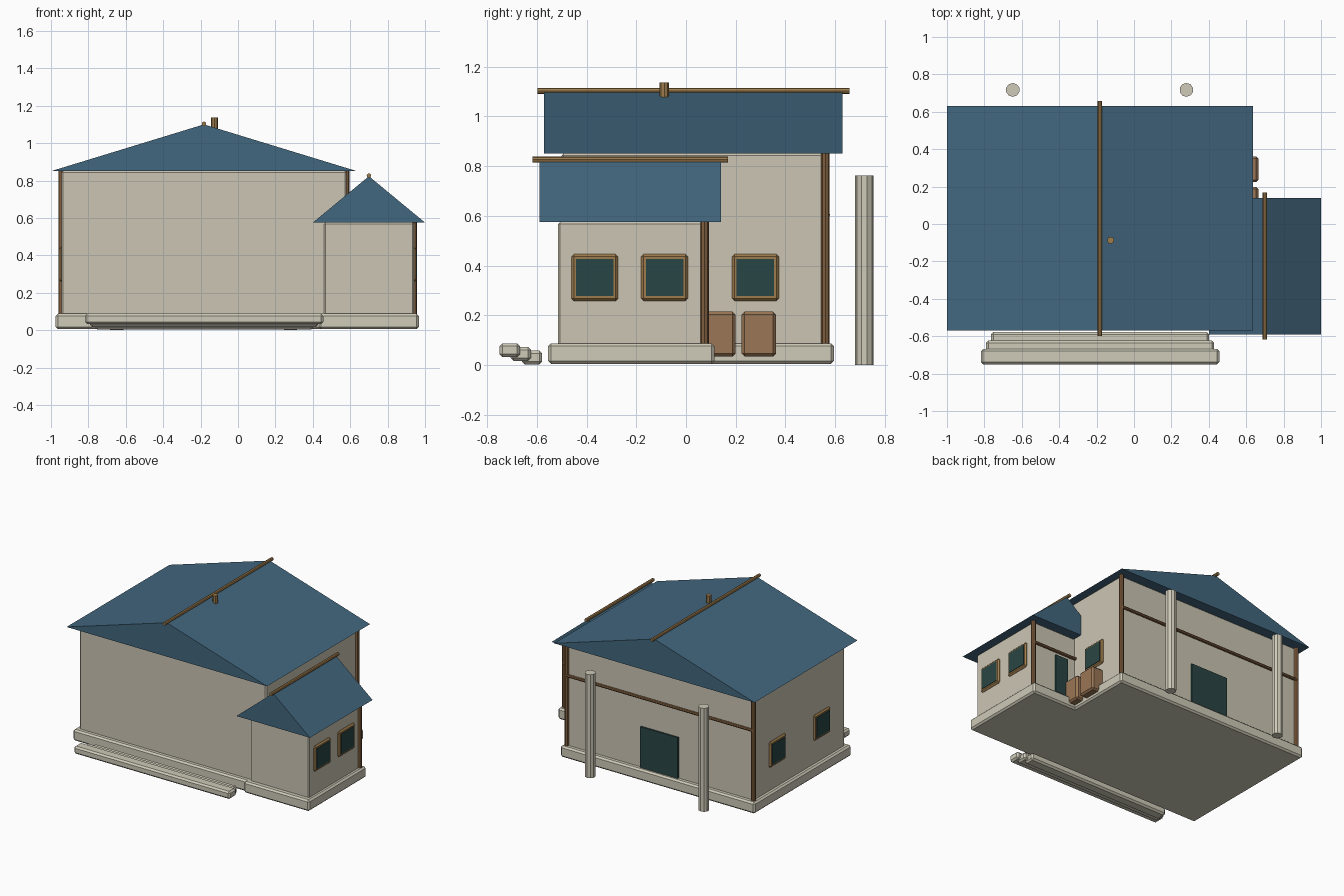
import bpy, math
from mathutils import Vector

if "Cube" in bpy.data.objects:
    bpy.data.objects.remove(bpy.data.objects["Cube"])


def material(name, r, g, b):
    m = bpy.data.materials.new(name)
    m.use_nodes = True
    m.diffuse_color = (r, g, b, 1)
    m.node_tree.nodes["Principled BSDF"].inputs["Base Color"].default_value = (r, g, b, 1)
    return m


PLASTER = material("plaster", 0.60, 0.56, 0.45)
STONE = material("stone", 0.62, 0.59, 0.48)
ROOF = material("blue_roof", 0.055, 0.135, 0.21)
TRIM = material("gold_wood", 0.34, 0.20, 0.075)
TIMBER = material("brown_timber", 0.22, 0.115, 0.05)
CRATE = material("crate_wood", 0.32, 0.18, 0.09)
GLASS = material("dark_glass", 0.022, 0.06, 0.058)


def mesh_object(name, verts, faces, mat):
    me = bpy.data.meshes.new(name)
    me.from_pydata(verts, [], faces)
    me.materials.append(mat)
    ob = bpy.data.objects.new(name, me)
    bpy.context.collection.objects.link(ob)
    return ob


def box(name, x, y, z, mat, bevel=0.0):
    """Box from (min, max) ranges, with an optional chamfer."""
    verts = [(a, b, c) for a in x for b in y for c in z]
    faces = [(0, 1, 3, 2), (4, 6, 7, 5), (0, 4, 5, 1), (2, 3, 7, 6), (0, 2, 6, 4), (1, 5, 7, 3)]
    ob = mesh_object(name, verts, faces, mat)
    if bevel:
        mod = ob.modifiers.new("bevel", "BEVEL")
        mod.width, mod.segments = bevel, 1
    return ob


def rod(name, start, end, radius, mat, sides=8):
    """Faceted rod between two points."""
    a, b = Vector(start), Vector(end)
    bpy.ops.mesh.primitive_cylinder_add(vertices=sides, radius=radius, depth=(b - a).length,
                                        location=(a + b) / 2)
    ob = bpy.context.object
    ob.name = name
    ob.rotation_euler = (b - a).to_track_quat("Z", "Y").to_euler()
    ob.data.materials.append(mat)
    return ob


def span(centre, half):
    return (centre - half, centre + half)


def building(name, cx, cy, hx, hy, top, apex, eave_x, eave_y, roof_cy, base_grow, beam_z):
    """Base, walls, gabled roof, ridge pole and rear timber frame."""
    box(name + "_base", span(cx, hx + base_grow[0]), span(cy, hy + base_grow[1]), (0.005, 0.088), STONE, 0.012)
    box(name + "_walls", span(cx, hx), span(cy, hy), (0.08, top), PLASTER, 0.008)
    y0, y1 = span(roof_cy, eave_y)
    verts = [p for y in (y0, y1) for p in ((cx - eave_x, y, top), (cx + eave_x, y, top), (cx, y, apex))]
    mesh_object(name + "_roof", verts,
                [(0, 1, 2), (3, 5, 4), (0, 3, 4, 1), (1, 4, 5, 2), (2, 5, 3, 0)], ROOF)
    rod(name + "_ridge_pole", (cx, y0 - 0.028, apex + 0.003), (cx, y1 + 0.028, apex + 0.003), 0.012, TRIM)
    back = cy + hy
    rod(name + "_rear_beam", (cx - hx, back + 0.008, beam_z), (cx + hx, back + 0.008, beam_z), 0.011, TIMBER)
    for side, sx in (("right", -1), ("left", 1)):
        rod(f"{name}_{side}_rear_post", (cx + sx * hx, back, 0.08), (cx + sx * hx, back, top), 0.017, TIMBER)


building("house", -0.182, 0.03, 0.762, 0.53, 0.85, 1.10, 0.818, 0.60, 0.03, (0.031, 0.035), 0.605)
building("wing", 0.70, -0.22, 0.24, 0.295, 0.575, 0.823, 0.30, 0.365, -0.225, (0.027, 0.04), 0.415)


# Windows on the side walls: a square frame with a pane
def window(name, wall_x, direction, y):
    z = 0.352
    frame = sorted((wall_x - direction * 0.01, wall_x + direction * 0.012))
    pane = sorted((wall_x, wall_x + direction * 0.016))
    box(name + "_frame", frame, span(y, 0.094), span(z, 0.094), TRIM, 0.01)
    box(name + "_pane", pane, span(y, 0.075), span(z, 0.074), GLASS)


window("wing_front_window", 0.94, 1, -0.367)
window("wing_rear_window", 0.94, 1, -0.086)
window("house_left_window", 0.58, 1, 0.279)
window("house_right_rear_window", -0.944, -1, 0.287)
window("house_right_front_window", -0.944, -1, -0.23)

# Rear doors
box("house_door", span(-0.18, 0.153), (0.55, 0.572), (0.085, 0.39), GLASS)
box("wing_door", span(0.70, 0.053), (0.065, 0.087), (0.085, 0.385), GLASS)

# Rear columns
for side, x in (("right", -0.648), ("left", 0.28)):
    column = rod(side + "_column", (x, 0.717, 0), (x, 0.717, 0.763), 0.037, STONE, 10)

# Front steps, each one lower, narrower and nearer the house
for i in range(3):
    y, z = -0.709 + i * 0.045, 0.06 - i * 0.0145
    box(f"front_step_{i + 1}", span(-0.181, 0.637 - i * 0.027), span(y, 0.041), span(z, 0.028), STONE, 0.012)

# Crates by the left wall
for i, y in enumerate((0.13, 0.293)):
    box(f"crate_{i + 1}", (0.53, 0.665), span(y, 0.069), (0.034, 0.215), CRATE, 0.012)

# Roof vent
rod("roof_vent", (-0.125, -0.087, 1.06), (-0.125, -0.087, 1.137), 0.019, TRIM)
